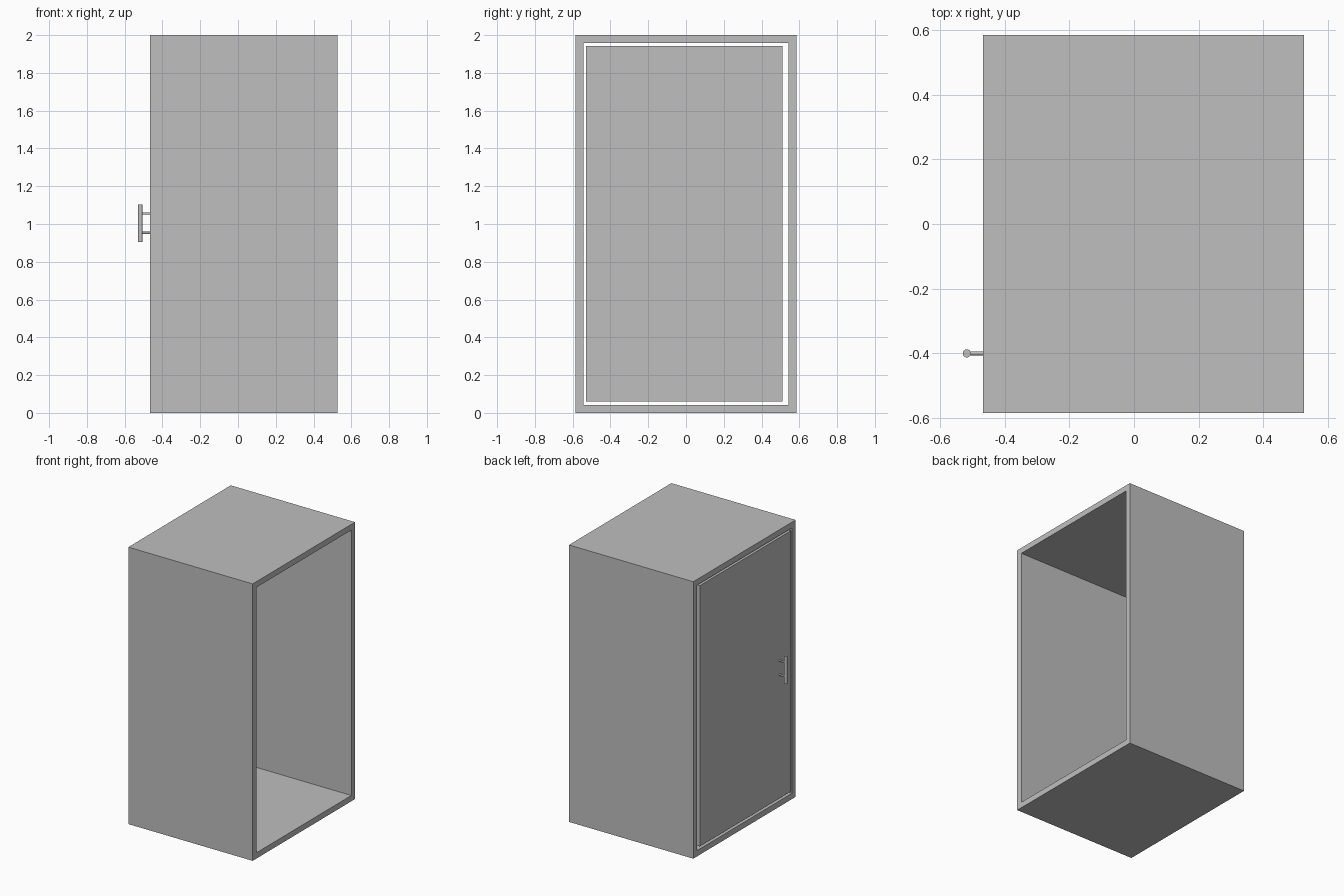
import bpy
import bmesh
from mathutils import Matrix, Vector

default_cube = bpy.data.objects.get("Cube")
if default_cube:
    bpy.data.objects.remove(default_cube, do_unlink=True)

grey = bpy.data.materials.new("plain grey")
grey.use_nodes = True
grey.diffuse_color = (0.52, 0.52, 0.52, 1)
grey.node_tree.nodes["Principled BSDF"].inputs["Base Color"].default_value = grey.diffuse_color


def finish(name, bm):
    """Turn a bmesh into a named grey object."""
    bmesh.ops.recalc_face_normals(bm, faces=bm.faces)
    mesh = bpy.data.meshes.new(name)
    bm.to_mesh(mesh)
    bm.free()
    mesh.materials.append(grey)
    obj = bpy.data.objects.new(name, mesh)
    bpy.context.collection.objects.link(obj)
    return obj


def rectangle(y0, y1, z0, z1):
    return [(y0, z0), (y1, z0), (y1, z1), (y0, z1)]


def box(name, x0, x1, outline):
    """Extrude a y-z outline along x."""
    bm = bmesh.new()
    face = bm.faces.new([bm.verts.new((x0, y, z)) for y, z in outline])
    new = bmesh.ops.extrude_face_region(bm, geom=[face])["geom"]
    verts = [v for v in new if isinstance(v, bmesh.types.BMVert)]
    bmesh.ops.translate(bm, verts=verts, vec=(x1 - x0, 0, 0))
    return finish(name, bm)


def tube(name, x0, x1, outer, inner):
    """Rectangular sleeve along x, open at both ends."""
    bm = bmesh.new()
    rings = [[bm.verts.new((x, y, z)) for y, z in outline]
             for x, outline in ((x0, outer), (x1, outer), (x1, inner), (x0, inner))]
    for a, b in zip(rings, rings[1:] + rings[:1]):
        for i in range(len(a)):
            j = (i + 1) % len(a)
            bm.faces.new((a[i], a[j], b[j], b[i]))
    return finish(name, bm)


def rod(name, start, end, radius):
    """Round rod between two points."""
    start, end = Vector(start), Vector(end)
    axis = end - start
    turn = axis.to_track_quat("Z", "Y").to_matrix().to_4x4()
    bm = bmesh.new()
    bmesh.ops.create_cone(bm, cap_ends=True, segments=24, radius1=radius,
                          radius2=radius, depth=axis.length,
                          matrix=Matrix.Translation((start + end) / 2) @ turn)
    obj = finish(name, bm)
    bpy.ops.object.select_all(action="DESELECT")
    obj.select_set(True)
    bpy.context.view_layer.objects.active = obj
    bpy.ops.object.shade_smooth_by_angle()
    return obj


# Cabinet shell, with thick walls
WALL, HALF, HEIGHT = 0.042, 0.584, 2.0
LEFT, RIGHT = -0.467, 0.526
tube("cabinet_shell", LEFT, RIGHT,
     rectangle(-HALF, HALF, 0, HEIGHT),
     rectangle(WALL - HALF, HALF - WALL, WALL, HEIGHT - WALL))

# Door, flush with the shell and set in with a gap all round
box("door", LEFT, LEFT + WALL, rectangle(-0.53, 0.51, 0.06, 1.943))

# Door handle: upright bar on two posts
BAR_X, BAR_Y, BAR_Z = -0.517, -0.4, 1.004
rod("handle_bar", (BAR_X, BAR_Y, BAR_Z - 0.098), (BAR_X, BAR_Y, BAR_Z + 0.098), 0.0125)
for name, offset in (("lower", -0.051), ("upper", 0.051)):
    z = BAR_Z + offset
    rod(name + "_handle_post", (BAR_X, BAR_Y, z), (LEFT, BAR_Y, z), 0.006)
